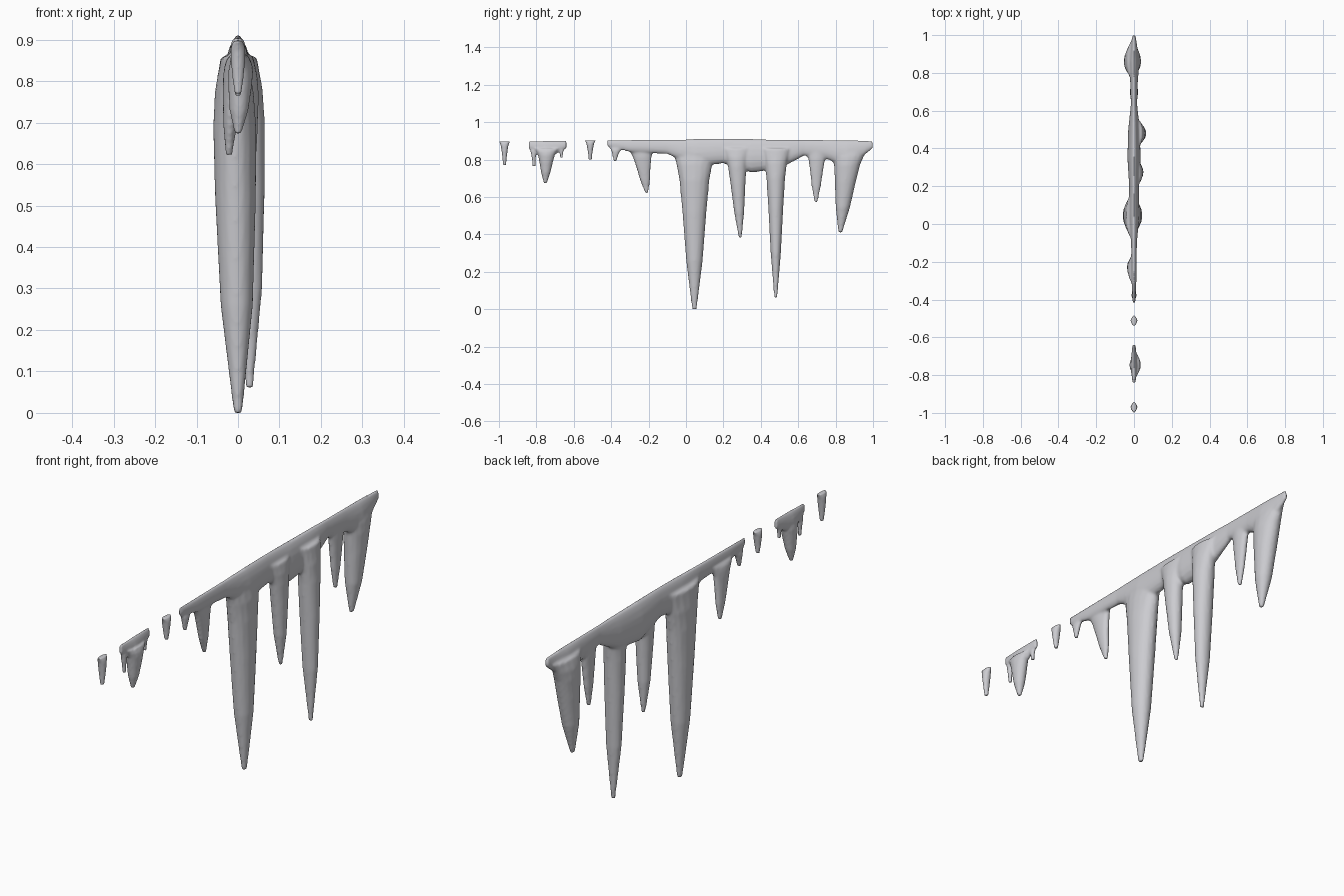
import bpy, bmesh, math

cube = bpy.data.objects.get("Cube")
if cube:
    bpy.data.objects.remove(cube)

ice = bpy.data.materials.new("grey_ice")
ice.use_nodes = True
colour = (0.6, 0.6, 0.63, 1)
ice.diffuse_color = colour
ice.node_tree.nodes["Principled BSDF"].inputs["Base Color"].default_value = colour

# Shared spike profile from tip to root: height, depth and width shares
SPIKE = ((0, .15, .2), (.3, .55, .75), (.6, .8, .95), (.8, 1, 1), (.9, 1.2, .9), (1, 1.5, .6))
SIDES = 16
ROOT_HEIGHT = .86
THINNEST = .008


def crest(y):
    """Height of the top edge, which sags gently toward both ends."""
    return .912 - abs(y - .2) / 80


def loft(bm, rings):
    """Skin a list of closed rings of points and cap both ends."""
    loops = [[bm.verts.new(point) for point in ring] for ring in rings]
    count = len(loops[0])
    faces = [bm.faces.new(loops[0]), bm.faces.new(loops[-1])]
    for lower, upper in zip(loops, loops[1:]):
        for i in range(count):
            j = (i + 1) % count
            faces.append(bm.faces.new((lower[i], lower[j], upper[j], upper[i])))
    bmesh.ops.recalc_face_normals(bm, faces=faces)


def icicle(bm, tip, root, depth, width, root_height=ROOT_HEIGHT):
    """Hanging spike that swells and flares from its tip up to its root."""
    tip_x, tip_y, tip_z = tip
    root_x, root_y = root
    rings = []
    for share, deep, wide in SPIKE:
        x = tip_x + (root_x - tip_x) * share
        y = tip_y + (root_y - tip_y) * share
        z = tip_z + (root_height - tip_z) * share
        half_width = max(THINNEST, width * wide)
        half_depth = max(THINNEST, depth * deep)
        angles = [math.tau * i / SIDES for i in range(SIDES)]
        rings.append([(x + half_width * math.cos(a), y + half_depth * math.sin(a), z)
                      for a in angles])
    loft(bm, rings)


def ridge(bm, underside):
    """Sharp-crested web; it is thicker wherever its underside hangs lower."""
    rings = []
    for y, bottom in underside:
        height = crest(y) - bottom
        ring = []
        for i in range(SIDES):
            angle = math.tau * i / SIDES
            rise = (1 + math.cos(angle)) / 2
            bulge = math.sin(angle) * (1.2 - rise / 2)
            ring.append((height * bulge / 5, y, bottom + height * rise))
        rings.append(ring)
    loft(bm, rings)


def finish(name, bm, voxel, rounds):
    """Fuse the overlapping pieces into one softly blended skin."""
    mesh = bpy.data.meshes.new(name)
    bm.to_mesh(mesh)
    bm.free()
    mesh.materials.append(ice)
    obj = bpy.data.objects.new(name, mesh)
    bpy.context.collection.objects.link(obj)
    fuse = obj.modifiers.new("fuse", "REMESH")
    fuse.mode = "VOXEL"
    fuse.voxel_size = voxel
    fuse.use_smooth_shade = True
    blend = obj.modifiers.new("blend", "SMOOTH")
    blend.factor = 0.5
    blend.iterations = rounds


# Main row: web along the top with its hanging spikes
main = bmesh.new()
ridge(main, [(-.42, .87), (-.3, .84), (-.1, .83), (.05, .76), (.2, .78), (.35, .73),
             (.5, .75), (.63, .82), (.76, .8), (.86, .75), (1, .86)])
icicle(main, tip=(0, .045, 0), root=(-.01, .045), depth=.08, width=.052)
icicle(main, tip=(.028, .48, .06), root=(.018, .48), depth=.05, width=.045)
icicle(main, tip=(.01, .29, .38), root=(.015, .27), depth=.05, width=.036)
icicle(main, tip=(0, .695, .57), root=(0, .7), depth=.045, width=.022)
icicle(main, tip=(-.01, .825, .41), root=(-.008, .87), depth=.07, width=.046)
icicle(main, tip=(-.022, -.21, .62), root=(-.012, -.24), depth=.05, width=.022)
icicle(main, tip=(0, -.38, .79), root=(0, -.375), depth=.024, width=.014)
finish("main_icicle_row", main, voxel=.007, rounds=4)

# Small separate cluster
cluster = bmesh.new()
ridge(cluster, [(-.84, .86), (-.75, .8), (-.64, .86)])
icicle(cluster, tip=(0, -.752, .674), root=(.008, -.745), depth=.045, width=.03)
icicle(cluster, tip=(0, -.813, .765), root=(0, -.815), depth=.016, width=.012)
icicle(cluster, tip=(0, -.666, .81), root=(0, -.666), depth=.013, width=.01)
finish("small_icicle_cluster", cluster, voxel=.005, rounds=3)

# Two lone drops
for name, y, tip_height in (("end_drop", -.97, .77), ("middle_drop", -.512, .8)):
    drop = bmesh.new()
    icicle(drop, (0, y, tip_height), (0, y), depth=.02, width=.018, root_height=crest(y))
    finish(name, drop, voxel=.004, rounds=2)
